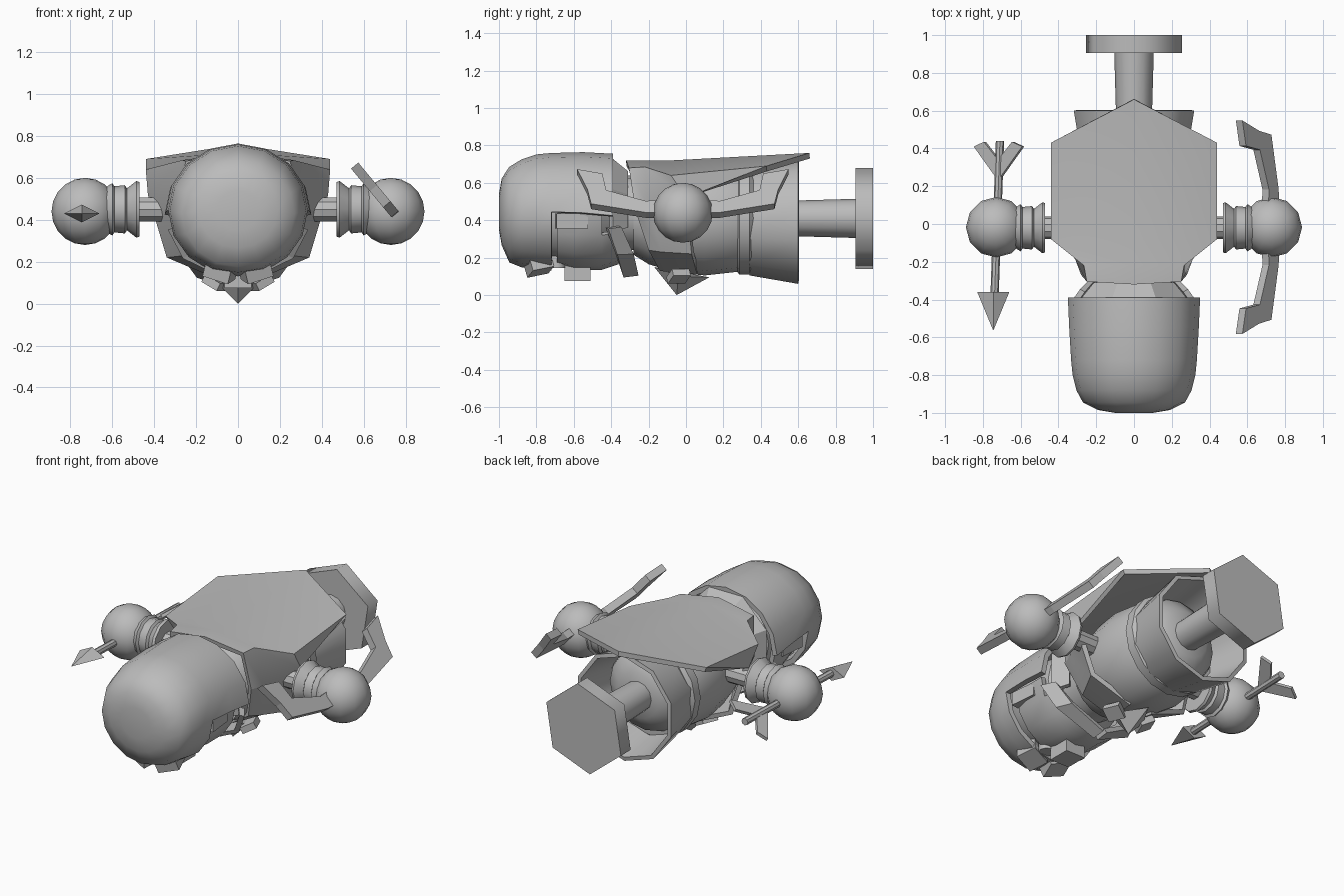
import bpy, bmesh, math
from mathutils import Vector, Matrix

if "Cube" in bpy.data.objects:
    bpy.data.objects.remove(bpy.data.objects["Cube"], do_unlink=True)

grey = bpy.data.materials.new("plain_grey")
grey.use_nodes = True
grey.diffuse_color = (0.5, 0.5, 0.5, 1)
grey.node_tree.nodes["Principled BSDF"].inputs["Base Color"].default_value = (0.5, 0.5, 0.5, 1)


def finish(name, bm, thick=0, smooth=None):
    bmesh.ops.recalc_face_normals(bm, faces=bm.faces[:])
    mesh = bpy.data.meshes.new(name)
    bm.to_mesh(mesh)
    bm.free()
    ob = bpy.data.objects.new(name, mesh)
    bpy.context.collection.objects.link(ob)
    mesh.materials.append(grey)
    bpy.ops.object.select_all(action="DESELECT")
    ob.select_set(True)
    bpy.context.view_layer.objects.active = ob
    if thick:
        mod = ob.modifiers.new("thickness", "SOLIDIFY")
        mod.thickness, mod.offset = thick, -1
        bpy.ops.object.modifier_apply(modifier=mod.name)
    if smooth:
        bpy.ops.object.shade_smooth_by_angle(angle=math.radians(smooth))
    return ob


def loft(name, rings, axis="Y", at=(0, 0, 0), n=16, turn=0, caps=(True, True),
         keep=None, thick=0, smooth=35, squash=1):
    """Rings of (position, radius[, height offset]) along an axis."""
    bm = bmesh.new()
    loops = []
    for pos, r, *lift in rings:
        up = lift[0] if lift else 0
        loop = []
        for i in range(n):
            a = turn + math.tau * i / n
            u, v = r * math.cos(a), r * math.sin(a) * squash + up
            p = {"Y": (u, pos, v), "X": (pos, u, v), "Z": (u, v, pos)}[axis]
            loop.append(bm.verts.new(Vector(at) + Vector(p)))
        loops.append(loop)
    for a, b in zip(loops, loops[1:]):
        for i in range(n):
            j = (i + 1) % n
            bm.faces.new((a[i], a[j], b[j], b[i]))
    for on, loop in zip(caps, (loops[0], loops[-1])):
        if on:
            bm.faces.new(loop)
    bmesh.ops.recalc_face_normals(bm, faces=bm.faces[:])
    if keep:
        drop = [f for f in bm.faces if not keep(f.calc_center_median())]
        bmesh.ops.delete(bm, geom=drop, context="FACES")
    return finish(name, bm, thick, smooth)


def box(name, size, at, rot=(0, 0, 0)):
    bm = bmesh.new()
    bmesh.ops.create_cube(bm, size=1)
    bmesh.ops.scale(bm, vec=size, verts=bm.verts)
    ob = finish(name, bm)
    ob.location, ob.rotation_euler = at, rot
    return ob


def plate(name, outline, thick, place):
    """Flat outline extruded to a thin plate, then placed by a matrix."""
    bm = bmesh.new()
    bottom = [bm.verts.new((x, y, -thick / 2)) for x, y in outline]
    face = bm.faces.new(bottom)
    out = bmesh.ops.extrude_face_region(bm, geom=[face])
    bmesh.ops.translate(bm, vec=(0, 0, thick),
                        verts=[g for g in out["geom"] if isinstance(g, bmesh.types.BMVert)])
    bm.transform(place)
    return finish(name, bm)


# Hood, open around the face, with the head inside it
loft("hood", [(-1, .1), (-.985, .19), (-.945, .27, -.015), (-.88, .305, -.008), (-.8, .325),
              (-.72, .333), (-.55, .343, -.005), (-.39, .35, -.02)],
     at=(0, 0, .445), caps=(True, False), squash=.945, thick=.03, smooth=55,
     keep=lambda c: c.y < -.72 or c.z > .425)
loft("head", [(-.9, .15), (-.82, .23), (-.65, .265), (-.45, .25), (-.36, .17)], at=(0, 0, .44))
loft("face_mask", [(-.69, .28), (-.6, .3), (-.45, .3), (-.36, .27)], at=(0, 0, .435),
     caps=(False, False), thick=.03, keep=lambda c: c.z < .38)
box("nose", (.13, .14, .1), (0, -.58, .125))
for side, s in (("left", 1), ("right", -1)):
    loft(side + "_eye", [(.145, .045), (.25, .045)], "Z", (s * .06, -.69, 0), n=12)
    box(side + "_brow", (.13, .12, .1), (s * .08, -.79, .17), (.2, s * -.3, s * .25))
    box(side + "_hair_tuft", (.05, .17, .08), (s * .28, -.61, .395), (0, 0, s * .1))

# Neck and slanted scarf
loft("neck", [(-.42, .2), (-.28, .2)], at=(0, 0, .44))
loft("neck_cone", [(-.39, .3), (-.31, .23)], at=(0, 0, .45), n=8, turn=math.pi / 8,
     caps=(False, False), thick=.03, smooth=None, keep=lambda c: c.z > .35)
for side, s in (("left", 1), ("right", -1)):
    bm = bmesh.new()
    rows = [[(.31, -.43, .36), (.26, -.36, .37)], [(.24, -.38, .23), (.2, -.29, .24)],
            [(0, -.34, .12), (0, -.26, .13)]]
    pts = [[bm.verts.new((s * x, y, z)) for x, y, z in r] for r in rows]
    for a, b in zip(pts, pts[1:]):
        bm.faces.new((a[0], a[1], b[1], b[0]))
    finish(side + "_scarf", bm, .03)

# Torso, belt, hollow skirt, leg post and foot plate
loft("torso", [(-.28, .2), (-.2, .25), (-.05, .295), (.1, .31), (.28, .29), (.4, .24), (.47, .14)],
     at=(0, 0, .415), smooth=50)
loft("belt", [(.27, .28), (.285, .3), (.34, .3), (.36, .28)], at=(0, 0, .41), smooth=30)
loft("skirt", [(.34, .29), (.6, .335)], at=(0, 0, .395), n=10, turn=math.pi / 10,
     caps=(False, False), thick=.025, smooth=45)
loft("leg_post", [(.4, .09), (.92, .105)], at=(0, 0, .41), n=12)
loft("foot_plate", [(.905, .273), (1, .273)], at=(0, 0, .41), n=6,
     turn=math.radians(81), smooth=65)

# Cape: collar and shoulder line wrap to the front, the back hangs to a point
neck_edge = [(0, -.32, .72), (.25, -.305, .68), (.28, -.27, .45), (.21, -.2, .24), (.05, -.14, .13)]
collar = [(0, -.22, .72), (.265, -.22, .685), (.31, -.19, .45), (.25, -.13, .23), (.06, -.08, .12)]
shoulder = [(0, -.08, .72), (.44, -.08, .64), (.43, 0, .52), (.34, .03, .22), (.08, .06, .11)]
hem = [(0, .66, .76), (.44, .43, .69)]
bm = bmesh.new()
for s in (1, -1):
    rows = [[bm.verts.new((s * x, y, z)) for x, y, z in row]
            for row in (neck_edge, collar, shoulder, hem)]
    for a, b in zip(rows[:2], rows[1:3]):
        for i in range(4):
            bm.faces.new((a[i], a[i + 1], b[i + 1], b[i]))
    b, c = rows[2:]
    bm.faces.new((b[0], b[1], c[1], c[0]))
    bm.faces.new((b[1], b[2], c[1]))
bmesh.ops.remove_doubles(bm, verts=bm.verts, dist=.0001)
finish("cape", bm, .03, 30)

# Clasp: a low pyramid with two small side wings
bm = bmesh.new()
tip = bm.verts.new((0, -.05, 0))
rim = [bm.verts.new(p) for p in ((0, -.17, .15), (.1, -.04, .1), (0, .125, .095), (-.1, -.04, .1))]
for i in range(4):
    bm.faces.new((rim[i], rim[(i + 1) % 4], tip))
bm.faces.new(rim)
finish("clasp", bm)
for side, s in (("left", 1), ("right", -1)):
    box(side + "_clasp_wing", (.09, .1, .04), (s * .11, -.04, .1), (0, s * -.5, s * .4))

# Arms with flared cuffs and round hands
for side, s in (("left", 1), ("right", -1)):
    at = (0, -.02, .45)
    loft(side + "_arm", [(s * .2, .06), (s * .5, .06)], "X", at, n=10)
    loft(side + "_cuff", [(s * .47, .13), (s * .485, .135), (s * .53, .1), (s * .54, .115),
                          (s * .59, .11), (s * .6, .125), (s * .64, .1)], "X", at, n=12, smooth=40)
    bm = bmesh.new()
    bmesh.ops.create_uvsphere(bm, u_segments=12, v_segments=10, radius=.16)
    finish(side + "_hand", bm, 0, 50).location = (s * .73, -.017, .44)

# Bow held in the left hand, in a tilted plane
inner = [(.1, 0), (.09, .2), (.165, .41), (.28, .43)]
outer = [(.31, .565), (.17, .51), (.07, .49), (.01, .2), (0, 0)]
half = inner + outer
outline = half + [(u, -v) for u, v in half[::-1] if v]
lean = Vector((-.64, 0, .77))
along = Vector((0, 1, 0))
turn = Matrix((lean, along, lean.cross(along))).transposed().to_4x4()
plate("bow", outline, .045, Matrix.Translation((.755, -.017, .42)) @ turn)

# Arrow held in the right hand
shaft = loft("arrow_shaft", [(-.4, .022), (.44, .022)], n=8)
shaft.location, shaft.rotation_euler = (-.725, 0, .43), (0, 0, -.035)
loft("arrow_head", [(-.56, .002), (-.36, .085)], at=(-.745, 0, .43), n=4, smooth=None, squash=.5)
for side, s in (("left", 1), ("right", -1)):
    fin = [(0, .23), (s * .155, .41), (s * .09, .435), (0, .34)]
    plate(side + "_arrow_fin", fin, .02,
          Matrix.Translation((-.715, 0, .43)) @ Matrix.Rotation(-.6, 4, "Y"))
